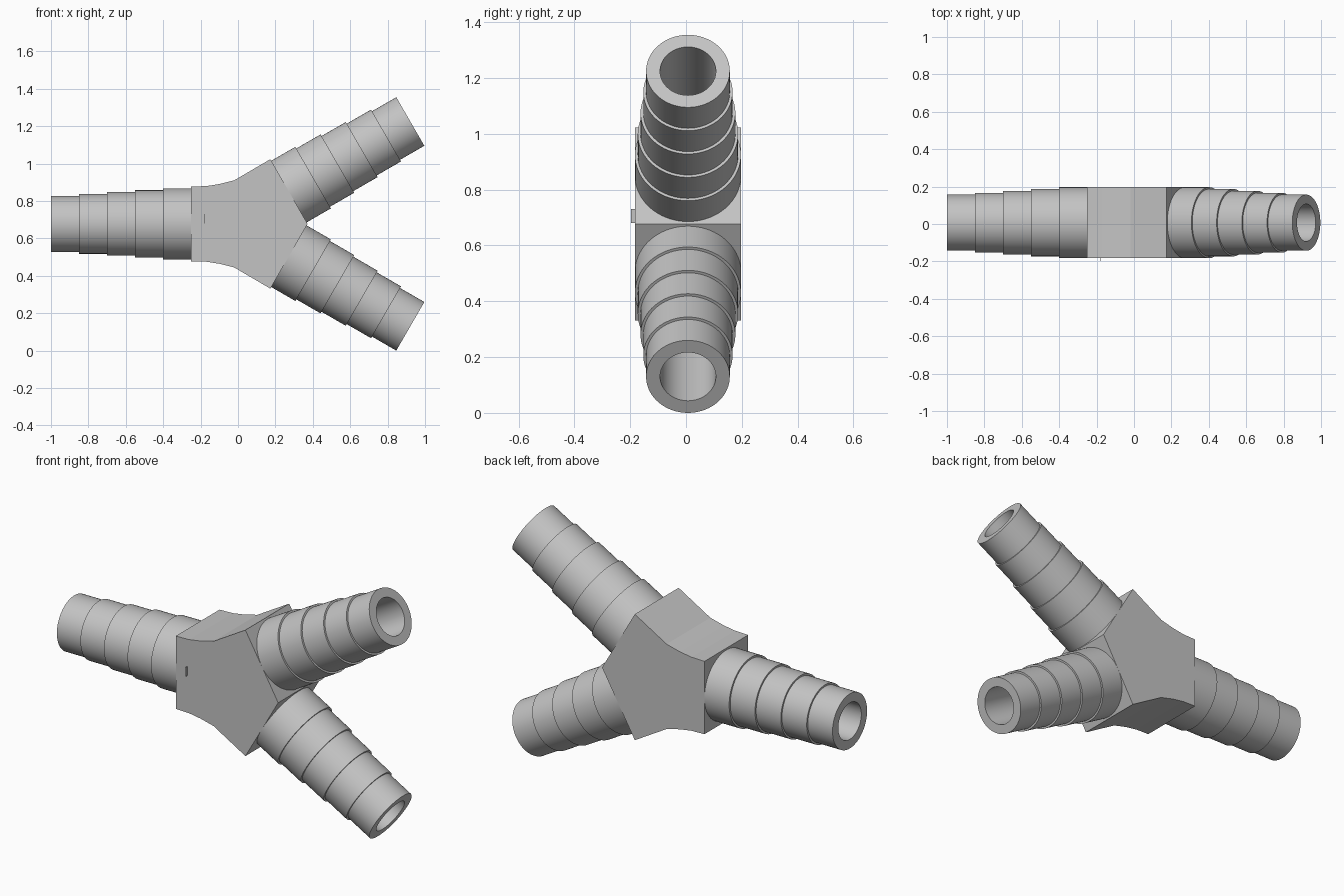
import bpy
import bmesh
import math
from mathutils import Matrix, Vector

cube = bpy.data.objects.get("Cube")
if cube:
    bpy.data.objects.remove(cube, do_unlink=True)

CENTRE = Vector((-0.027, 0.007, 0.6775))
BORE = 0.10
STEP = 0.15
RADII = (0.19, 0.18, 0.17, 0.16, 0.15)
# name, angle in the xz plane, distance from centre to the hub face
ARMS = (("left_upper_barb", 30, 0.345),
        ("left_lower_barb", -30, 0.345),
        ("right_barb", 180, 0.223))

grey = bpy.data.materials.new("plain grey")
grey.use_nodes = True
colour = (0.55, 0.55, 0.55, 1)
grey.diffuse_color = colour
grey.node_tree.nodes["Principled BSDF"].inputs["Base Color"].default_value = colour


def add_object(name, bm):
    bmesh.ops.recalc_face_normals(bm, faces=bm.faces)
    mesh = bpy.data.meshes.new(name)
    bm.to_mesh(mesh)
    bm.free()
    mesh.materials.append(grey)
    obj = bpy.data.objects.new(name, mesh)
    bpy.context.collection.objects.link(obj)
    return obj


def lathe(name, profile, angle):
    """Spin a closed (distance, radius) profile about x, then aim it."""
    bm = bmesh.new()
    verts = [bm.verts.new((d, 0, r)) for d, r in profile]
    edges = [bm.edges.new((a, b)) for a, b in zip(verts, verts[1:] + verts[:1])]
    bmesh.ops.spin(bm, geom=verts + edges, cent=(0, 0, 0), axis=(1, 0, 0),
                   angle=2 * math.pi, steps=72, use_merge=True)
    bmesh.ops.remove_doubles(bm, verts=bm.verts, dist=0.0001)
    turn = Matrix.Rotation(math.radians(-angle), 4, "Y")
    bm.transform(Matrix.Translation(CENTRE) @ turn)
    return add_object(name, bm)


def smooth(obj):
    bpy.ops.object.select_all(action="DESELECT")
    obj.select_set(True)
    bpy.context.view_layer.objects.active = obj
    bpy.ops.object.shade_smooth_by_angle(angle=math.radians(30))


# Hub: mirrored outline extruded through the thickness
upper = [(-0.25, 0.2), (-0.17, 0.202), (-0.1, 0.213), (-0.02, 0.233),
         (0.173, 0.346)]
outline = upper + [(0.372, 0)] + [(x, -z) for x, z in reversed(upper)]
bm = bmesh.new()
face = bm.faces.new([bm.verts.new((x, CENTRE.y - 0.19, CENTRE.z + z))
                     for x, z in outline])
sweep = bmesh.ops.extrude_face_region(bm, geom=[face])
bmesh.ops.translate(bm, vec=(0, 0.38, 0),
                    verts=[v for v in sweep["geom"] if isinstance(v, bmesh.types.BMVert)])
hub = add_object("hub", bm)

for name, angle, start in ARMS:
    # Stepped hose barb with a straight bore
    profile = [(start, BORE)]
    for i, r in enumerate(RADII):
        profile += [(start + i * STEP, r), (start + (i + 1) * STEP, r)]
    profile.append((start + len(RADII) * STEP, BORE))
    smooth(lathe(name, profile, angle))

    # Bore continues into the middle of the hub
    bm = bmesh.new()
    bmesh.ops.create_cone(bm, cap_ends=True, segments=72, radius1=BORE,
                          radius2=BORE, depth=0.5)
    bm.transform(Matrix.Translation(CENTRE)
                 @ Matrix.Rotation(math.radians(-angle), 4, "Y")
                 @ Matrix.Translation((0.24, 0, 0))
                 @ Matrix.Rotation(math.pi / 2, 4, "Y"))
    cutter = add_object(name + "_bore_cutter", bm)
    cutter.hide_render = True
    cutter.hide_set(True)
    cut = hub.modifiers.new(name + "_bore", "BOOLEAN")
    cut.operation = "DIFFERENCE"
    cut.solver = "EXACT"
    cut.object = cutter

# Thin fin on the front of the hub
bm = bmesh.new()
bmesh.ops.create_cube(bm, size=1, matrix=Matrix.Translation((-0.18, -0.188, 0.705))
                      @ Matrix.Diagonal((0.003, 0.018, 0.05, 1)))
add_object("front_fin", bm)
